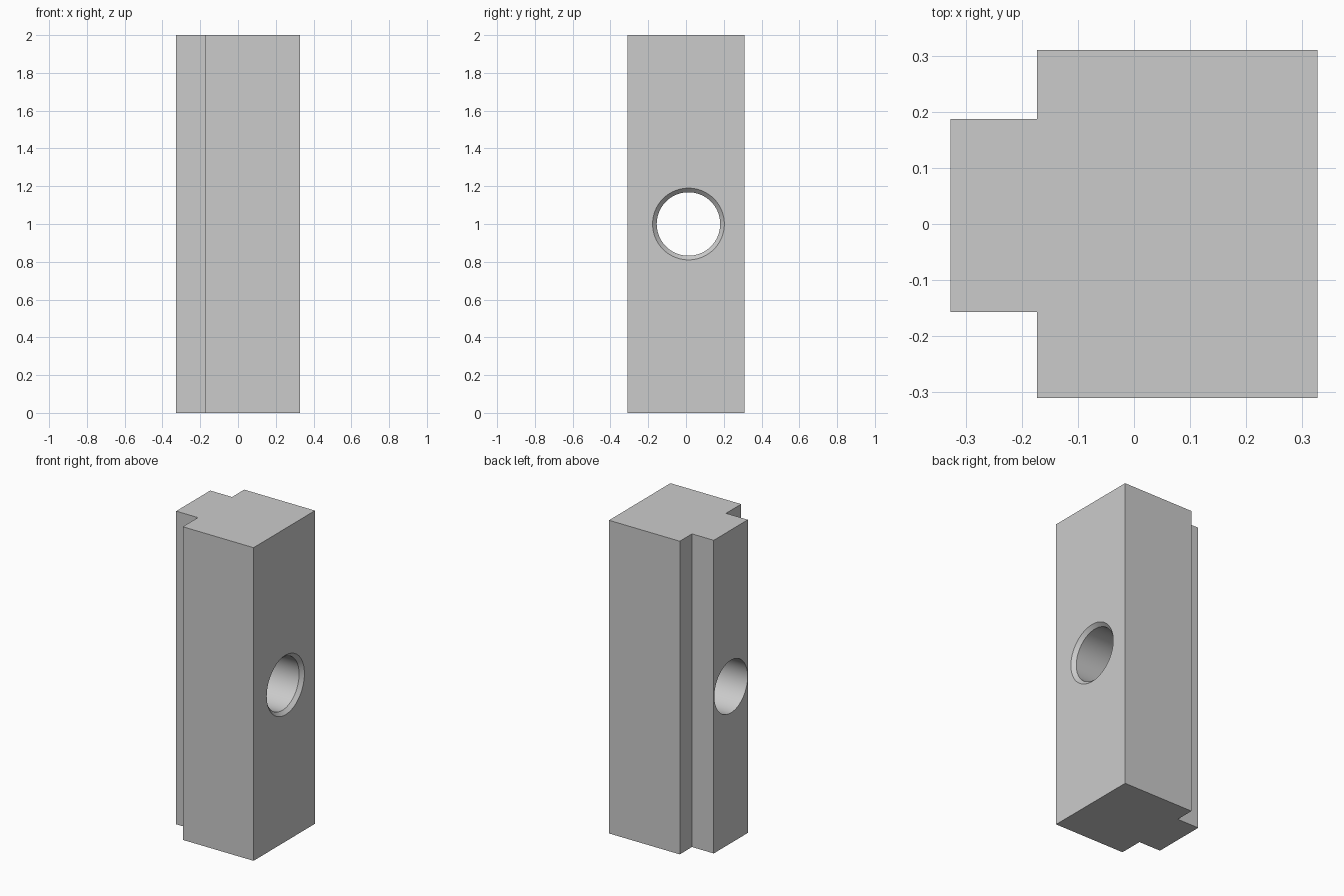
import bpy
import bmesh
import math

cube = bpy.data.objects.get("Cube")
if cube:
    bpy.data.objects.remove(cube, do_unlink=True)

HEIGHT = 2.0
HOLE_Y, HOLE_Z = 0.013, 1.0
HOLE_R, RIM_R = 0.168, 0.19
FACE_X = 0.327

grey = bpy.data.materials.new("plain_grey")
grey.use_nodes = True
colour = (0.6, 0.6, 0.6, 1)
grey.diffuse_color = colour
grey.node_tree.nodes["Principled BSDF"].inputs["Base Color"].default_value = colour


def finish(bm, name):
    bmesh.ops.recalc_face_normals(bm, faces=bm.faces)
    mesh = bpy.data.meshes.new(name)
    bm.to_mesh(mesh)
    bm.free()
    mesh.materials.append(grey)
    obj = bpy.data.objects.new(name, mesh)
    bpy.context.collection.objects.link(obj)
    return obj


# Block with a tongue along one side, extruded from its plan outline
outline = [(FACE_X, -0.31), (FACE_X, 0.31), (-0.173, 0.31), (-0.173, 0.187),
           (-FACE_X, 0.187), (-FACE_X, -0.157), (-0.173, -0.157), (-0.173, -0.31)]
bm = bmesh.new()
base = bm.faces.new([bm.verts.new((x, y, 0)) for x, y in outline])
raised = bmesh.ops.extrude_face_region(bm, geom=[base])["geom"]
top = [v for v in raised if isinstance(v, bmesh.types.BMVert)]
bmesh.ops.translate(bm, verts=top, vec=(0, 0, HEIGHT))
block = finish(bm, "tongued_block")

# Hole cutter: a shaft that flares into a chamfer at the wide face
flare = RIM_R - HOLE_R
profile = [(-0.5, HOLE_R), (FACE_X - flare, HOLE_R), (FACE_X, RIM_R), (0.5, RIM_R)]
sides = 96
bm = bmesh.new()
rings = []
for x, r in profile:
    angles = [math.tau * i / sides for i in range(sides)]
    rings.append([bm.verts.new((x, HOLE_Y + r * math.cos(a), HOLE_Z + r * math.sin(a)))
                  for a in angles])
for a, b in zip(rings, rings[1:]):
    for i in range(sides):
        j = (i + 1) % sides
        bm.faces.new((a[i], a[j], b[j], b[i]))
bm.faces.new(rings[0])
bm.faces.new(rings[-1])
cutter = finish(bm, "hole_cutter")

# Cut the hole, then remove the cutter
mod = block.modifiers.new("hole", "BOOLEAN")
mod.operation = "DIFFERENCE"
mod.solver = "EXACT"
mod.object = cutter
bpy.ops.object.select_all(action="DESELECT")
block.select_set(True)
bpy.context.view_layer.objects.active = block
bpy.ops.object.modifier_apply(modifier=mod.name)
bpy.data.objects.remove(cutter, do_unlink=True)

# Smooth bore with crisp block edges
bpy.ops.object.shade_smooth_by_angle(angle=math.radians(30))
